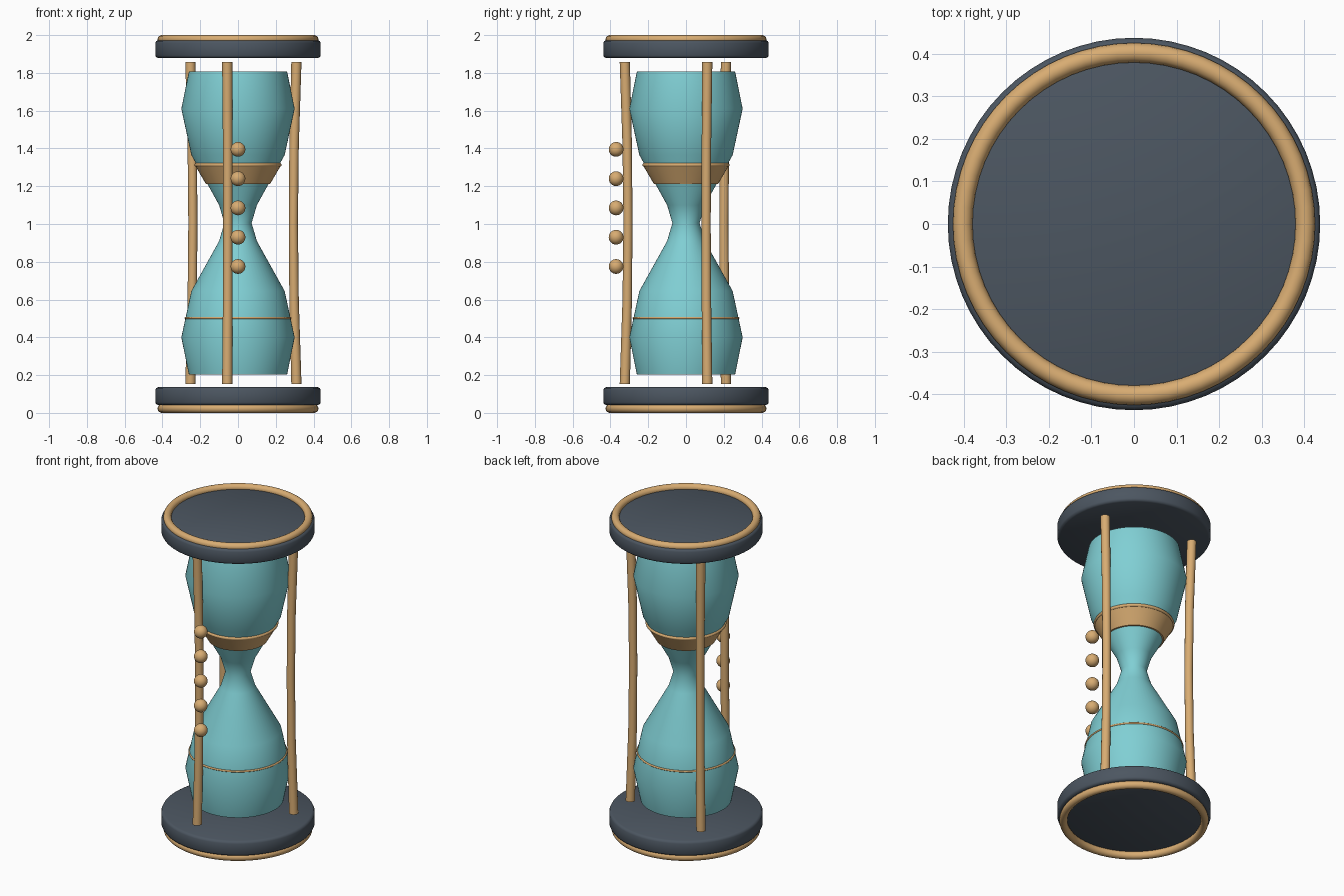
import bpy, bmesh, math

if "Cube" in bpy.data.objects:
    bpy.data.objects.remove(bpy.data.objects["Cube"])


def srgb(r, g, b):
    return tuple((c / 255 / 12.92) if c < 11 else ((c / 255 + 0.055) / 1.055) ** 2.4
                 for c in (r, g, b)) + (1.0,)


def material(name, *rgb):
    m = bpy.data.materials.new(name)
    m.diffuse_color = srgb(*rgb)
    m.use_nodes = True
    m.node_tree.nodes["Principled BSDF"].inputs["Base Color"].default_value = m.diffuse_color
    return m


SLATE = material("dark slate", 76, 86, 97)
GOLD = material("warm gold", 216, 172, 114)
TEAL = material("teal glass", 128, 207, 212)


def finish(name, mat, angle=40):
    o = bpy.context.object
    o.name = name
    o.data.materials.append(mat)
    bpy.ops.object.shade_smooth_by_angle(angle=math.radians(angle))
    return o


def lathe(name, profile, mat, segments=64, angle=40):
    """Revolve (radius, z) points around z and cap both ends."""
    bm = bmesh.new()
    rings = [[bm.verts.new((r * math.cos(a), r * math.sin(a), z))
              for a in (2 * math.pi * i / segments for i in range(segments))]
             for r, z in profile]
    for low, high in zip(rings, rings[1:]):
        for i in range(segments):
            j = (i + 1) % segments
            bm.faces.new((low[i], low[j], high[j], high[i]))
    bm.faces.new(rings[0][::-1])
    bm.faces.new(rings[-1])
    mesh = bpy.data.meshes.new(name)
    bm.to_mesh(mesh)
    bm.free()
    o = bpy.data.objects.new(name, mesh)
    bpy.context.collection.objects.link(o)
    bpy.ops.object.select_all(action='DESELECT')
    o.select_set(True)
    bpy.context.view_layer.objects.active = o
    return finish(name, mat, angle)


def ring(name, major, minor, z, mat):
    bpy.ops.mesh.primitive_torus_add(major_radius=major, minor_radius=minor, location=(0, 0, z),
                                     major_segments=64, minor_segments=14)
    return finish(name, mat, 60)


# End plates with softened rims, each with an outer gold ring
for side, z0, z_ring in (("bottom", 0.041, 0.023), ("top", 1.878, 1.977)):
    z1 = z0 + 0.095
    lathe(side + "_plate", [(0.423, z0), (0.433, z0 + 0.005), (0.438, z0 + 0.015),
                            (0.438, z1 - 0.015), (0.433, z1 - 0.005), (0.423, z1)], SLATE)
    ring(side + "_ring", 0.403, 0.023, z_ring, GOLD)

# Glass bulbs: lower half profile mirrored about the neck
half = [(0.26, 0.203), (0.30, 0.40), (0.247, 0.645), (0.10, 0.91)]
lathe("glass_bulbs", half + [(0.072, 1.005)] + [(r, 2.01 - z) for r, z in half[::-1]],
      TEAL, angle=45)

# Collar below the upper bulb and the gold bands
lathe("upper_collar", [(0.155, 1.21), (0.17, 1.212), (0.226, 1.308), (0.21, 1.312)], GOLD)
ring("upper_band", 0.221, 0.010, 1.313, GOLD)
ring("lower_band", 0.277, 0.006, 0.503, GOLD)

# Three posts that bow gently inward
for n, deg in enumerate((-100, 20, 140)):
    a = math.radians(deg)
    post = lathe(f"post_{n + 1}", [(0.027, 0.153), (0.025, 0.60), (0.024, 1.005),
                                   (0.025, 1.41), (0.027, 1.858)], GOLD, 16)
    for v in post.data.vertices:
        offset = 0.312 + 0.017 * min(1, abs(v.co.z - 1.005) / 0.85) ** 2
        v.co.x += offset * math.cos(a)
        v.co.y += offset * math.sin(a)

# Row of beads in front
for n in range(5):
    bpy.ops.mesh.primitive_uv_sphere_add(segments=24, ring_count=14, radius=0.039,
                                         location=(0, -0.37, 0.775 + 0.155 * n))
    finish(f"bead_{n + 1}", GOLD, 60)
